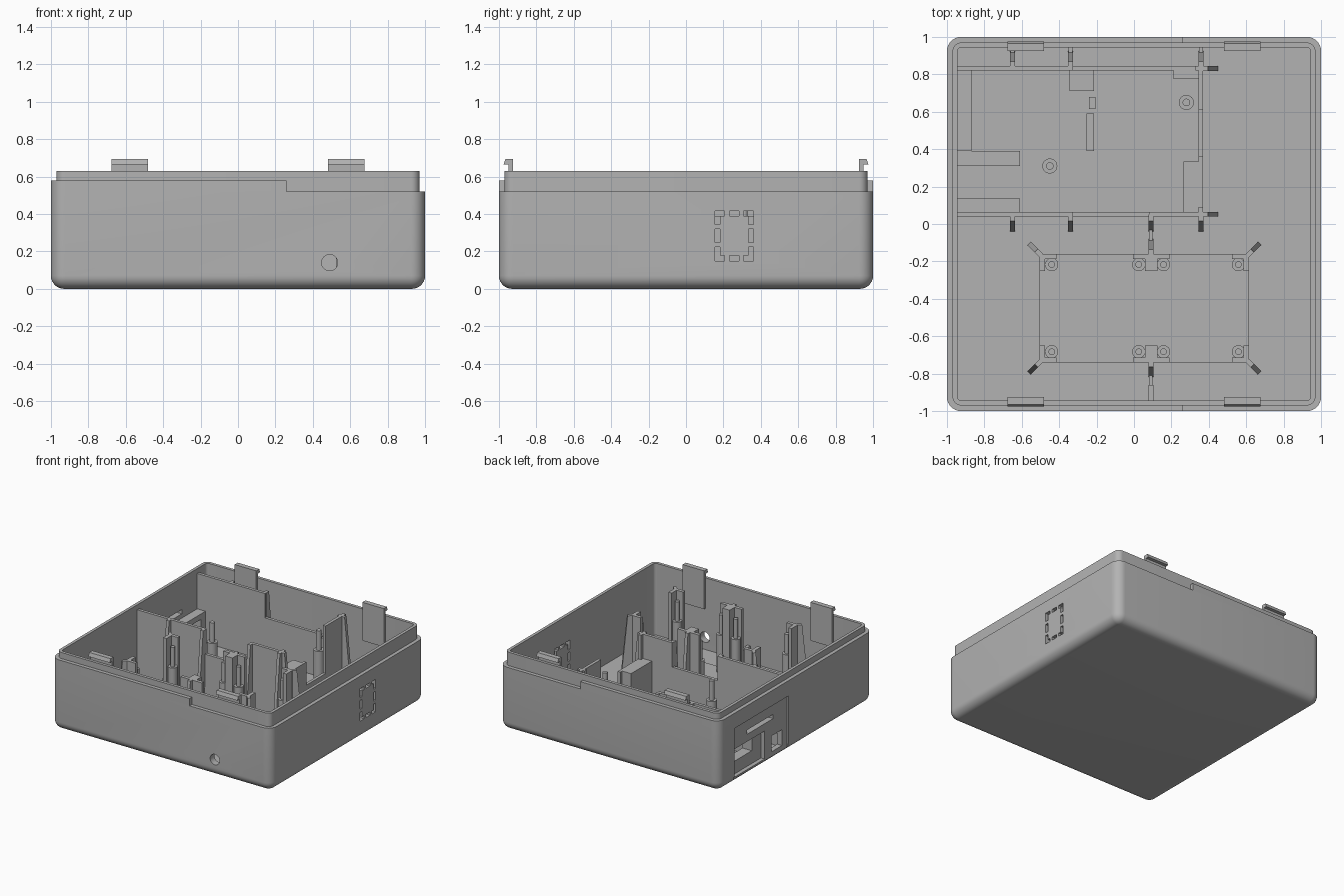
import bpy, bmesh, math
from mathutils import Matrix, Vector

if "Cube" in bpy.data.objects:
    bpy.data.objects.remove(bpy.data.objects["Cube"], do_unlink=True)

grey = bpy.data.materials.new("plain_grey")
grey.use_nodes = True
grey.diffuse_color = (0.45, 0.45, 0.45, 1)
grey.node_tree.nodes["Principled BSDF"].inputs["Base Color"].default_value = grey.diffuse_color

FLOOR, TALL, LOW = 0.04, 0.59, 0.39


def finish(name, bm, smooth=False):
    bmesh.ops.recalc_face_normals(bm, faces=bm.faces)
    mesh = bpy.data.meshes.new(name)
    bm.to_mesh(mesh)
    bm.free()
    mesh.materials.append(grey)
    ob = bpy.data.objects.new(name, mesh)
    bpy.context.collection.objects.link(ob)
    if smooth:
        smooth_shade(ob)
    return ob


def smooth_shade(ob):
    bpy.ops.object.select_all(action='DESELECT')
    ob.select_set(True)
    bpy.context.view_layer.objects.active = ob
    bpy.ops.object.shade_smooth_by_angle(angle=math.radians(35))


def box(name, x0, x1, y0, y1, z1, z0=FLOOR - 0.01):
    bm = bmesh.new()
    size = Vector((x1 - x0, y1 - y0, z1 - z0))
    mid = Vector((x0 + x1, y0 + y1, z0 + z1)) / 2
    bmesh.ops.create_cube(bm, size=1, matrix=Matrix.Translation(mid) @ Matrix.Diagonal(size).to_4x4())
    return finish(name, bm)


def cylinder(name, mid, r, depth, rot=Matrix(), smooth=True):
    bm = bmesh.new()
    bmesh.ops.create_cone(bm, cap_ends=True, segments=32, radius1=r, radius2=r, depth=depth,
                          matrix=Matrix.Translation(mid) @ rot)
    return finish(name, bm, smooth)


def ring(bm, half, r, z, n=8):
    """Rounded square outline."""
    verts = []
    for q in range(4):
        for i in range(n + 1):
            a = math.pi / 2 * (q + i / n)
            cx = (half - r) * (1 if q in (0, 3) else -1)
            cy = (half - r) * (1 if q < 2 else -1)
            verts.append(bm.verts.new((cx + r * math.cos(a), cy + r * math.sin(a), z)))
    return verts


def loft(bm, rings, closed=False):
    pairs = list(zip(rings, rings[1:])) + ([(rings[-1], rings[0])] if closed else [])
    for a, b in pairs:
        for i in range(len(a)):
            j = (i + 1) % len(a)
            bm.faces.new((a[i], a[j], b[j], b[i]))
    if not closed:
        bm.faces.new(rings[0][::-1])
        bm.faces.new(rings[-1])


def prism(name, profile, width, place):
    """Profile in local (y, z), extruded across local x."""
    bm = bmesh.new()
    a, b = ([bm.verts.new(place @ Vector((s * width / 2, y, z))) for y, z in profile] for s in (-1, 1))
    loft(bm, [a, b])
    return finish(name, bm)


def rib(name, x, y, degrees):
    """Tapered buttress leaning against a wall; 0 degrees points to +y."""
    place = Matrix.Translation((x, y, 0)) @ Matrix.Rotation(math.radians(degrees), 4, 'Z')
    prism(name, [(-0.01, FLOOR - 0.01), (0.08, FLOOR - 0.01), (0.025, TALL), (-0.01, TALL)], 0.026, place)


# Outer shell with rounded base, stepped lip and hollow inside
bm = bmesh.new()
rings = []
for i in range(9):
    a = math.pi / 2 * i / 8
    inset = 0.07 * (1 - math.sin(a))
    rings.append(ring(bm, 1 - inset, 0.075 - inset, 0.07 * (1 - math.cos(a))))
for half, r, z in ((1, 0.075, 0.52), (0.97, 0.045, 0.52), (0.97, 0.045, 0.63),
                   (0.945, 0.025, 0.63), (0.945, 0.025, FLOOR)):
    rings.append(ring(bm, half, r, z))
loft(bm, rings)
shell = finish("shell", bm)

# Raised outer rim on the right part
bm = bmesh.new()
loft(bm, [ring(bm, h, r, z) for h, r, z in
          ((1, 0.075, 0.52), (1, 0.075, 0.58), (0.965, 0.04, 0.58), (0.965, 0.04, 0.52))], closed=True)
bmesh.ops.bisect_plane(bm, geom=bm.verts[:] + bm.edges[:] + bm.faces[:], plane_co=(0.26, 0, 0),
                       plane_no=(1, 0, 0), clear_outer=True)
bmesh.ops.holes_fill(bm, edges=[e for e in bm.edges if e.is_boundary])
finish("raised_rim", bm, True)

# Thick wall behind the ports
port_backing = box("port_backing", -0.95, -0.87, 0.39, 0.83, 0.30)

# Openings: port panel, sockets, cable hole, knockout slots
wide_socket = box("cut_socket_wide", -1.1, -0.8, 0.51, 0.76, 0.255, 0.15)
cutters = [
    wide_socket,
    box("cut_panel", -1.1, -0.988, 0.10, 0.80, 0.455, 0.03),
    box("cut_recess", -1.1, -0.955, 0.39, 0.795, 0.275, 0.045),
    box("cut_socket_narrow", -1.1, -0.9, 0.165, 0.30, 0.20, 0.07),
    box("cut_slot", -1.1, -0.9, 0.28, 0.62, 0.37, 0.335),
    cylinder("cut_cable_hole", (0.49, -0.97, 0.14), 0.043, 0.2, Matrix.Rotation(math.pi / 2, 4, 'X'), False),
]


def slots(lo, hi, gap=0.025, count=3):
    step = (hi - lo + gap) / count
    return [(lo + i * step, lo + (i + 1) * step - gap) for i in range(count)]


for a, b in slots(0.155, 0.36):
    for z in (0.15, 0.39):
        cutters.append(box("cut_knockout", 0.9, 1.1, a, b, z + 0.027, z))
for a, b in slots(0.15, 0.417):
    for y in (0.155, 0.333):
        cutters.append(box("cut_knockout", 0.9, 1.1, y, y + 0.027, b, a))

for target, tools in ((shell, cutters), (port_backing, [wide_socket])):
    bpy.context.view_layer.objects.active = target
    for c in tools:
        mod = target.modifiers.new("opening", 'BOOLEAN')
        mod.object, mod.operation, mod.solver = c, 'DIFFERENCE', 'EXACT'
        bpy.ops.object.modifier_apply(modifier=mod.name)
for c in cutters:
    bpy.data.objects.remove(c, do_unlink=True)
smooth_shade(shell)

# Snap clips on the front and back walls
hook = [(0.925, 0.38), (0.948, 0.38), (0.948, 0.665), (0.975, 0.665), (0.965, 0.695), (0.925, 0.695)]
for side in (0, 180):
    for x in (-0.58, 0.58):
        x_local = x if side == 0 else -x
        prism("snap_clip", hook, 0.195,
              Matrix.Rotation(math.radians(side), 4, 'Z') @ Matrix.Translation((x_local, 0, 0)))

# Board room walls with lowered stretches
for x0, x1, top in ((-0.95, -0.33, TALL), (-0.33, 0.33, LOW), (0.33, 0.37, TALL)):
    box("back_partition", x0, x1, 0.82, 0.845, top)
for x0, x1, top in ((-0.95, -0.33, TALL), (-0.33, 0.08, LOW), (0.08, 0.37, TALL)):
    box("middle_partition", x0, x1, 0.04, 0.065, top)
for y0, y1, top in ((0.04, 0.09, TALL), (0.09, 0.36, LOW), (0.36, 0.61, 0.2), (0.61, 0.845, TALL)):
    box("side_partition", 0.345, 0.37, y0, y1, top)
for x in (-0.65, -0.34, 0.358):
    rib("back_rib", x, 0.845, 0)
    box("back_tie", x - 0.01, x + 0.01, 0.84, 0.95, 0.12)
for x in (-0.65, -0.34, 0.09, 0.358):
    rib("middle_rib", x, 0.04, 180)
for y in (0.052, 0.832):
    rib("side_rib", 0.37, y, -90)

# Board supports
box("rail", -0.95, -0.61, 0.31, 0.39, 0.14)
box("rail", -0.95, -0.61, 0.06, 0.135, 0.14)
box("support_block", -0.345, -0.215, 0.71, 0.83, 0.14)
box("support_bar", -0.255, -0.215, 0.39, 0.59, 0.14)
box("support_stop", -0.24, -0.205, 0.615, 0.68, 0.2)
box("corner_block", 0.21, 0.35, 0.775, 0.83, LOW)
box("side_block", 0.265, 0.35, 0.06, 0.335, LOW)


def standoff(x, y, r=0.04, shoulder=0.36, top=0.52):
    cylinder("standoff", (x, y, shoulder / 2 + 0.015), r, shoulder - 0.03)
    cylinder("standoff_pin", (x, y, top / 2 + 0.015), r / 2, top - 0.03)


standoff(-0.45, 0.31)
standoff(0.28, 0.65)

# Module bay: pad, corner guides, middle guides, standoffs
box("bay_pad", -0.505, 0.615, -0.74, -0.16, FLOOR + 0.01)
for y, s in ((-0.16, -1), (-0.74, 1)):
    def guide(name, xa, xb, depth):
        box(name, min(xa, xb), max(xa, xb), min(y, y + s * depth), max(y, y + s * depth), TALL)
    for x, d in ((-0.505, 1), (0.615, -1)):
        guide("corner_guide", x, x + d * 0.09, 0.027)
        guide("corner_guide", x, x + d * 0.03, 0.09)
        rib("corner_rib", x, y, math.degrees(math.atan2(d, -s)))
    guide("middle_guide", -0.005, 0.19, 0.027)
    guide("middle_guide", 0.058, 0.125, 0.09)
    rib("middle_guide_rib", 0.09, y, 0 if s < 0 else 180)
    for x in (-0.44, 0.025, 0.158, 0.558):
        standoff(x, y + s * 0.057, 0.035)
box("bay_tie", 0.08, 0.10, -0.16, 0.04, 0.12)
box("bay_tie", 0.08, 0.10, -0.95, -0.74, 0.12)
box("front_rib", 0.077, 0.103, -0.95, -0.86, 0.18)
